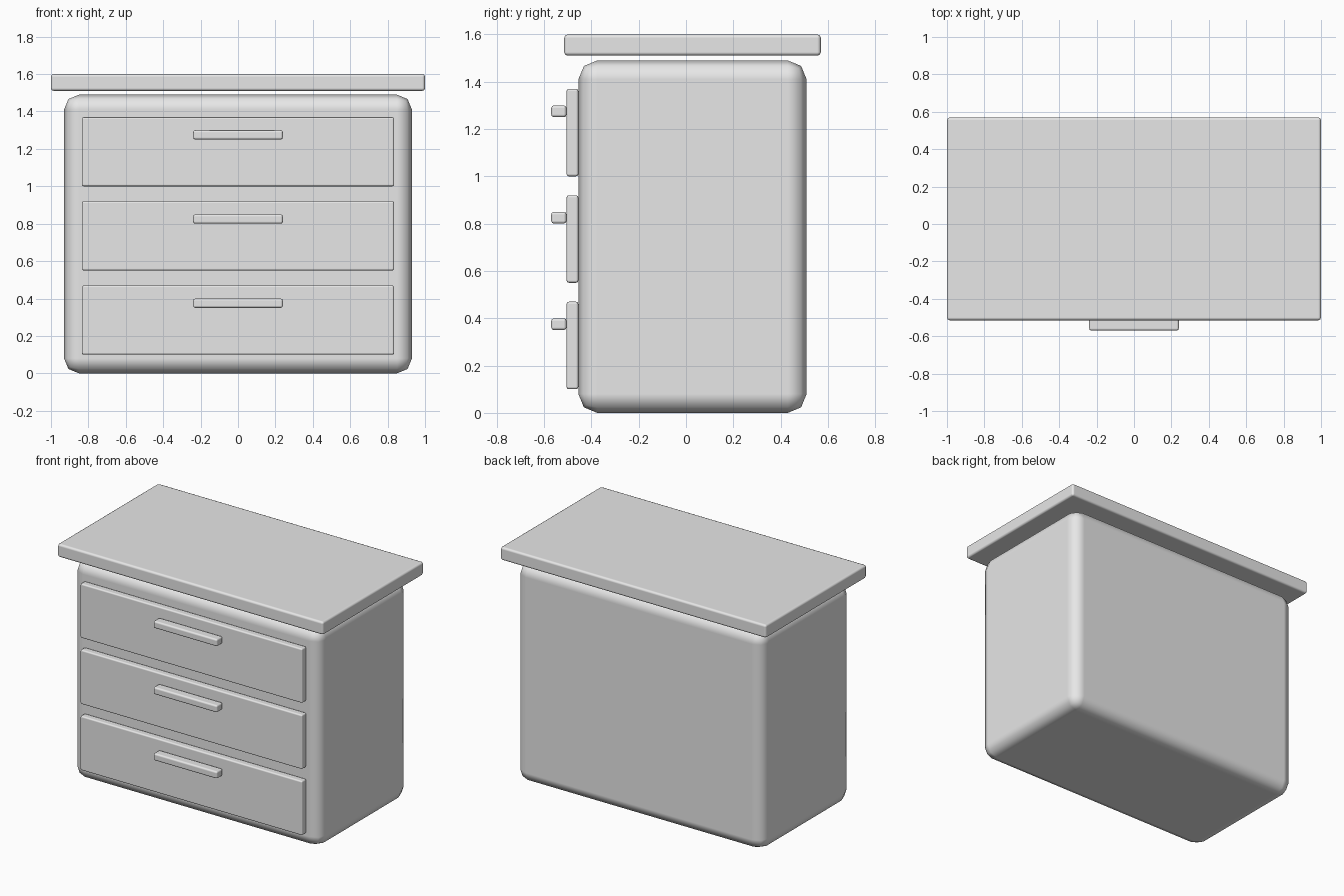
import bpy

# Remove the default cube
default = bpy.data.objects.get("Cube")
if default:
    bpy.data.objects.remove(default, do_unlink=True)

GREY = (0.8, 0.8, 0.8, 1.0)
grey = bpy.data.materials.new("light_grey")
grey.use_nodes = True
grey.diffuse_color = GREY
shader = next(n for n in grey.node_tree.nodes if n.type == 'BSDF_PRINCIPLED')
shader.inputs["Base Color"].default_value = GREY


def rounded_box(name, xs, ys, zs, radius):
    """Box between the given limits, with softly rounded edges."""
    limits = (xs, ys, zs)
    bpy.ops.mesh.primitive_cube_add(size=1, location=[(a + b) / 2 for a, b in limits])
    box = bpy.context.object
    box.name = box.data.name = name
    box.scale = [b - a for a, b in limits]
    bpy.ops.object.transform_apply(location=False, rotation=False, scale=True)
    bpy.ops.object.shade_smooth()
    bevel = box.modifiers.new("rounded_edges", 'BEVEL')
    bevel.width = radius
    bevel.segments = 2
    bevel.harden_normals = True
    box.data.materials.append(grey)
    return box


# Cabinet body and the top board hovering just above it
rounded_box("cabinet_body", (-0.93, 0.93), (-0.455, 0.51), (0, 1.49), 0.08)
rounded_box("top_board", (-1, 1), (-0.515, 0.57), (1.51, 1.6), 0.015)

# Three drawer fronts, each with a bar handle
for level, place in enumerate(("lower", "middle", "upper")):
    base = 0.1 + 0.45 * level
    rounded_box(place + "_drawer", (-0.835, 0.835), (-0.505, -0.455),
                (base, base + 0.37), 0.01)
    rounded_box(place + "_handle", (-0.24, 0.24), (-0.57, -0.505),
                (base + 0.25, base + 0.3), 0.012)
